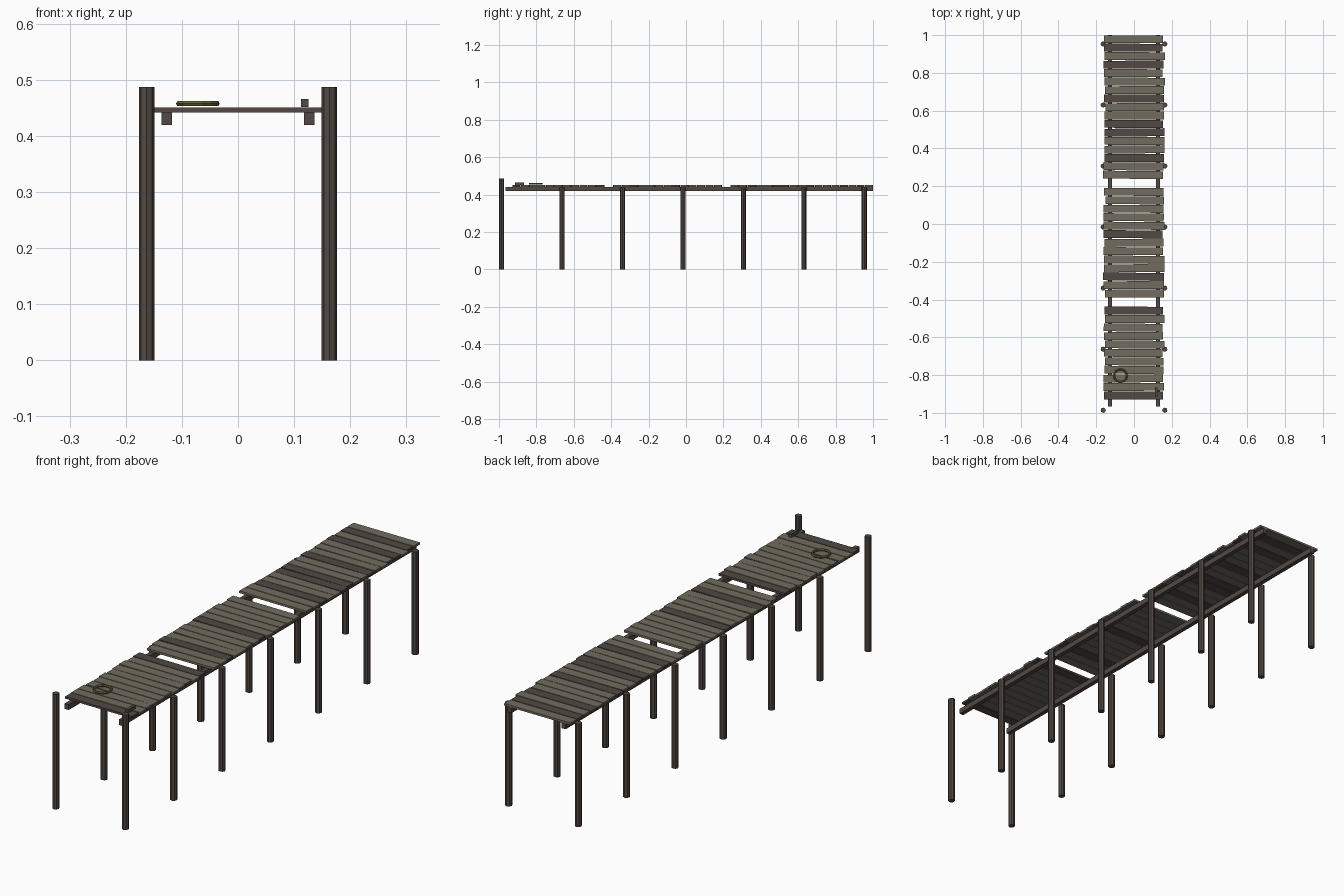
import bpy, bmesh, math, random
from mathutils import Matrix, Vector

if "Cube" in bpy.data.objects:
    bpy.data.objects.remove(bpy.data.objects["Cube"])

random.seed(4)

def material(name, col):
    m = bpy.data.materials.new(name)
    m.diffuse_color = (*col, 1)
    m.use_nodes = True
    m.node_tree.nodes["Principled BSDF"].inputs["Base Color"].default_value = m.diffuse_color
    return m

LIGHT = material("weathered wood", (0.165, 0.150, 0.115))
DARK = material("dark wood", (0.083, 0.066, 0.058))
ROPE = material("rope", (0.150, 0.112, 0.035))

def finish(bm, name, mat):
    me = bpy.data.meshes.new(name)
    bm.to_mesh(me)
    bm.free()
    me.materials.append(mat)
    ob = bpy.data.objects.new(name, me)
    bpy.context.collection.objects.link(ob)
    return ob

def box(name, centre, size, mat, turn=0.0):
    bm = bmesh.new()
    bmesh.ops.create_cube(bm, size=1, matrix=Matrix.Translation(centre)
                          @ Matrix.Rotation(turn, 4, 'Z') @ Matrix.Diagonal((*size, 1)))
    return finish(bm, name, mat)

def post(name, x, y, h):
    bm = bmesh.new()
    bmesh.ops.create_cone(bm, cap_ends=True, segments=8, radius1=0.0138, radius2=0.0138,
                          depth=h, matrix=Matrix.Translation((x, y, h / 2)))
    return finish(bm, name, DARK)

# posts: seven pairs, the front pair stands above the deck
for i in range(7):
    for side in (-1, 1):
        post("front_post" if i == 0 else "post", side * 0.163, -0.986 + i * 0.3232,
             0.487 if i == 0 else 0.437)

# long stringers under the deck
for side in (-1, 1):
    box("stringer", (side * 0.127, 0.0175, 0.4305), (0.019, 1.965, 0.023), DARK)

# deck planks, slightly crooked, two missing
PITCH = 0.0449
dark_rows = {1, 3, 7, 10, 11, 14, 23, 28, 32, 42}
for i in range(43):
    if i in (17, 31):
        continue
    y = 0.9785 - i * PITCH
    turn = 0 if i == 0 else random.uniform(-0.012, 0.012)
    box("plank", (random.uniform(-0.005, 0.004), y, 0.4465),
        (random.uniform(0.309, 0.322), 0.0415, 0.009),
        DARK if i in dark_rows else LIGHT, turn)

# mooring cleat
box("cleat", (0.119, -0.89, 0.4585), (0.013, 0.05, 0.014), DARK)

# coiled rope ring
bm = bmesh.new()
N, M, R, r = 14, 6, 0.034, 0.005
rings = []
for a in range(N):
    t = 2 * math.pi * a / N
    rings.append([bm.verts.new((
        (R + r * math.cos(2 * math.pi * b / M)) * math.cos(t) - 0.0715,
        (R + r * math.cos(2 * math.pi * b / M)) * math.sin(t) - 0.803,
        0.4575 + r * math.sin(2 * math.pi * b / M))) for b in range(M)])
for a in range(N):
    for b in range(M):
        p, q = rings[a], rings[(a + 1) % N]
        bm.faces.new((p[b], q[b], q[(b + 1) % M], p[(b + 1) % M]))
bmesh.ops.recalc_face_normals(bm, faces=bm.faces)
finish(bm, "rope_coil", ROPE)
